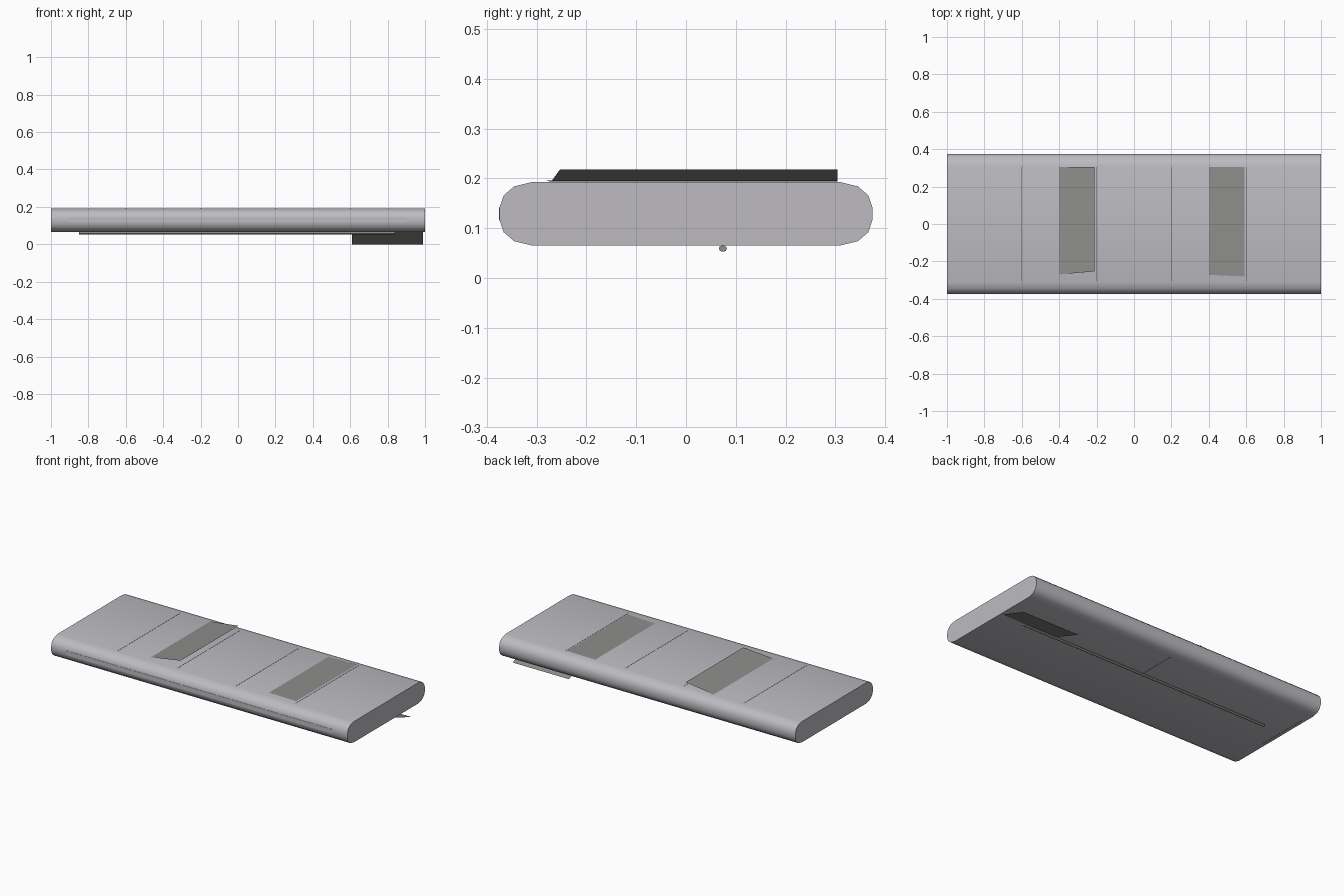
import bpy, bmesh, math

if "Cube" in bpy.data.objects:
    bpy.data.objects.remove(bpy.data.objects["Cube"])


def material(name, rgb):
    m = bpy.data.materials.new(name)
    m.diffuse_color = (*rgb, 1)
    m.use_nodes = True
    m.node_tree.nodes["Principled BSDF"].inputs["Base Color"].default_value = m.diffuse_color
    return m


SHELL = material("pale_grey", (0.51, 0.50, 0.535))
FLAP = material("mid_grey", (0.27, 0.27, 0.262))
SEAM = material("dark_grey", (0.10, 0.10, 0.105))


def mesh_object(name, verts, faces, mat):
    me = bpy.data.meshes.new(name)
    me.from_pydata(verts, [], faces)
    bm = bmesh.new()
    bm.from_mesh(me)
    bmesh.ops.recalc_face_normals(bm, faces=bm.faces)
    bm.to_mesh(me)
    bm.free()
    ob = bpy.data.objects.new(name, me)
    bpy.context.collection.objects.link(ob)
    me.materials.append(mat)
    return ob


def prism(name, profile, x0, x1, mat):
    """Extrude a (y, z) outline along x."""
    n = len(profile)
    verts = [(x, y, z) for x in (x0, x1) for y, z in profile]
    faces = [tuple(range(n)), tuple(range(2 * n - 1, n - 1, -1))]
    faces += [(i, (i + 1) % n, n + (i + 1) % n, n + i) for i in range(n)]
    return mesh_object(name, verts, faces, mat)


def plate(name, x0, x1, y0, y1, z0, z1, mat):
    return prism(name, [(y0, z0), (y1, z0), (y1, z1), (y0, z1)], x0, x1, mat)


def smooth(ob):
    bpy.ops.object.select_all(action='DESELECT')
    ob.select_set(True)
    bpy.context.view_layer.objects.active = ob
    bpy.ops.object.shade_smooth_by_angle(angle=math.radians(40))


# Wing body: a slab with rounded long edges
ZC, HALF = 0.129, 0.0635
quarter = [(0.374, 0.013), (0.366, 0.037), (0.345, 0.055), (0.31, HALF)]
right = [(y, -z) for y, z in reversed(quarter)] + quarter
outline = right + [(-y, -z) for y, z in right]
smooth(prism("wing_body", [(y, ZC + z) for y, z in outline], -1, 1, SHELL))
TOP, BOTTOM = ZC + HALF, ZC - HALF

# Thin panel seams across the top
for i, x in enumerate((-0.6, -0.2, 0.2, 0.6)):
    plate(f"top_seam_{i}", x - 0.0015, x + 0.0015, -0.305, 0.305,
          TOP - 0.001, TOP + 0.0006, SEAM)

# Raised and nearly closed flaps on the top
mesh_object("raised_flap",
            [(-0.40, -0.27, TOP + 0.002), (-0.21, -0.253, 0.218),
             (-0.21, 0.304, 0.218), (-0.40, 0.304, TOP + 0.002)],
            [(0, 1, 2, 3)], FLAP)
mesh_object("closed_flap",
            [(0.40, -0.272, TOP + 0.001), (0.59, -0.28, TOP + 0.003),
             (0.59, 0.304, TOP + 0.003), (0.40, 0.304, TOP + 0.001)],
            [(0, 1, 2, 3)], FLAP)

# Front edge strip
plate("front_strip", -0.9, 0.9, -0.3755, -0.373, 0.116, 0.142, SHELL)

# Rod under the body
rod = [(0.074 + 0.008 * math.cos(a), 0.059 + 0.0065 * math.sin(a))
       for a in (i * math.tau / 10 for i in range(10))]
smooth(prism("lower_rod", rod, -0.85, 0.84, FLAP))

# Hanging flap under the right end
mesh_object("lower_flap",
            [(0.61, 0.075, BOTTOM), (0.99, 0.075, BOTTOM),
             (0.99, 0.258, 0.0), (0.61, 0.258, 0.0)],
            [(0, 1, 2, 3)], FLAP)

# Seams on the underside
plate("lower_seam", -0.0015, 0.0015, 0.08, 0.305,
      BOTTOM - 0.0006, BOTTOM + 0.001, SEAM)
plate("lower_end_seam", -0.982, -0.979, -0.09, 0.24,
      BOTTOM - 0.0006, BOTTOM + 0.001, SEAM)
